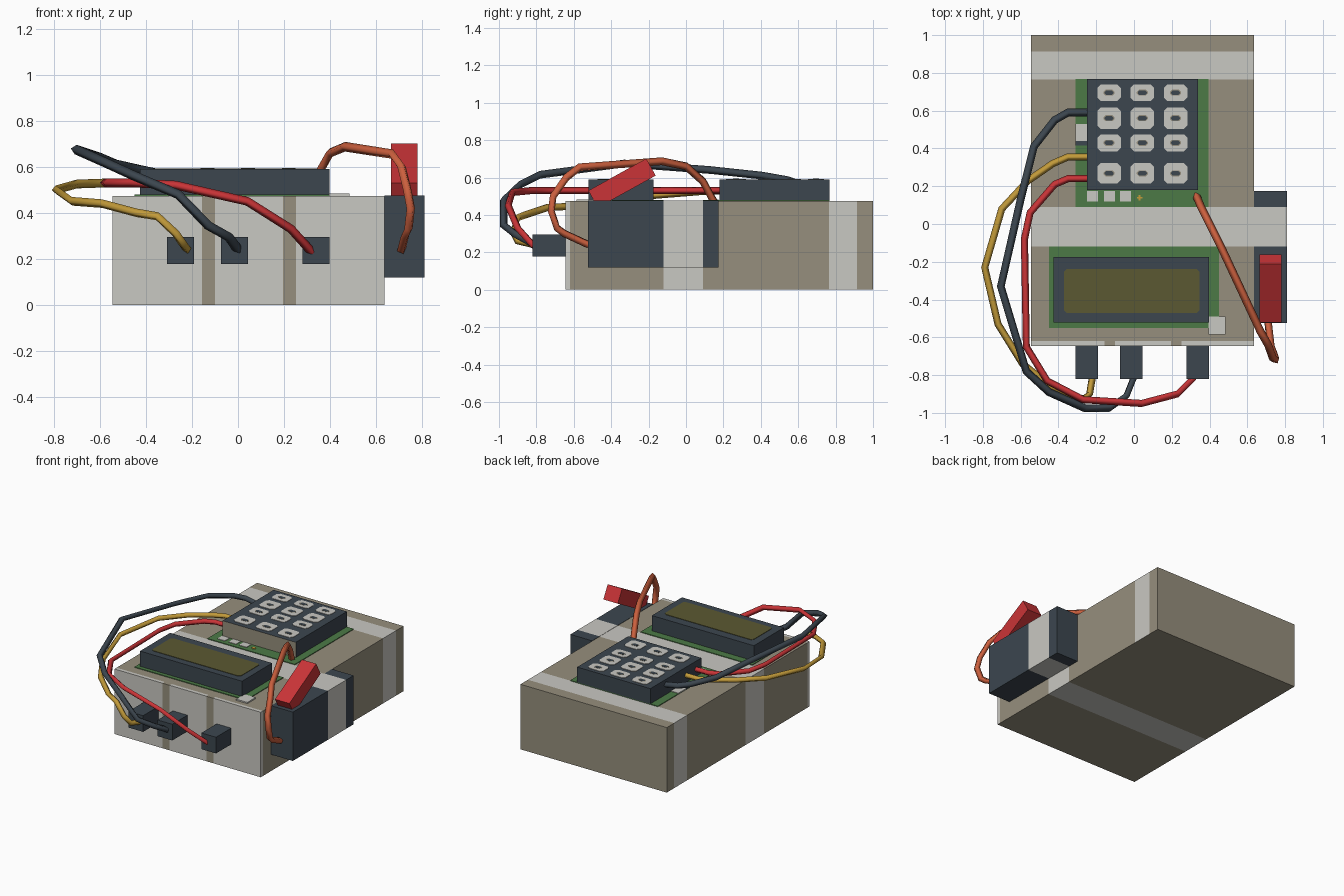
import bpy, bmesh, math
from mathutils import Vector, Matrix

if "Cube" in bpy.data.objects:
    bpy.data.objects.remove(bpy.data.objects["Cube"])


def mat(name, r, g, b):
    m = bpy.data.materials.new(name)
    lin = [(c / 255 / 12.92) if c < 11 else ((c / 255 + 0.055) / 1.055) ** 2.4 for c in (r, g, b)]
    m.diffuse_color = (*lin, 1)
    m.use_nodes = True
    m.node_tree.nodes["Principled BSDF"].inputs["Base Color"].default_value = m.diffuse_color
    return m


KHAKI = mat("khaki", 150, 143, 125)
PALE = mat("pale_grey", 201, 200, 194)
DARK = mat("dark_slate", 60, 70, 79)
GREEN = mat("board_green", 76, 122, 70)
OLIVE = mat("screen_olive", 91, 89, 50)
RED = mat("red", 202, 52, 55)
ORANGE = mat("orange", 204, 96, 62)
YELLOW = mat("yellow", 195, 155, 58)


def finish(name, bm, mats):
    me = bpy.data.meshes.new(name)
    bm.to_mesh(me)
    bm.free()
    for m in mats:
        me.materials.append(m)
    ob = bpy.data.objects.new(name, me)
    bpy.context.collection.objects.link(ob)
    return ob


def box(name, x, y, z, mats, cuts=(), rule=None):
    """Box from ranges; cuts are (axis, value) planes, rule picks a material per face."""
    bm = bmesh.new()
    size = Vector((x[1] - x[0], y[1] - y[0], z[1] - z[0]))
    mid = Vector((x[0] + x[1], y[0] + y[1], z[0] + z[1])) / 2
    bmesh.ops.create_cube(bm, size=1, matrix=Matrix.Translation(mid) @ Matrix.Diagonal((*size, 1)))
    for axis, v in cuts:
        no = Vector((0, 0, 0))
        no[axis] = 1
        bmesh.ops.bisect_plane(bm, geom=bm.verts[:] + bm.edges[:] + bm.faces[:],
                               plane_co=no * v, plane_no=no)
    bm.normal_update()
    if rule:
        for f in bm.faces:
            f.material_index = rule(f.calc_center_median(), f.normal)
    return finish(name, bm, mats)


def wire(name, pts, r, m):
    cu = bpy.data.curves.new(name, 'CURVE')
    cu.dimensions = '3D'
    cu.bevel_depth = r
    cu.bevel_resolution = 0
    cu.use_fill_caps = True
    sp = cu.splines.new('POLY')
    sp.points.add(len(pts) - 1)
    for p, c in zip(sp.points, pts):
        p.co = (*c, 1)
    cu.materials.append(m)
    ob = bpy.data.objects.new(name, cu)
    bpy.context.collection.objects.link(ob)
    bpy.context.view_layer.objects.active = ob
    ob.select_set(True)
    bpy.ops.object.convert(target='MESH')
    ob.select_set(False)


TOP = 0.474


# Main case, with tape bands and a pale front split by two khaki strips
def case_rule(c, n):
    if c.y < -0.62 and n.z > -0.5:
        return 0 if (-0.157 < c.x < -0.10 or 0.196 < c.x < 0.252) else 1
    if -0.12 < c.y < 0.09:
        return 1
    return 1 if 0.765 < c.y < 0.914 and n.z > -0.5 else 0


box("case", (-0.545, 0.635), (-0.645, 1.0), (0, TOP), [KHAKI, PALE],
    [(1, v) for v in (-0.62, -0.12, 0.09, 0.765, 0.914)]
    + [(0, v) for v in (-0.157, -0.10, 0.196, 0.252)], case_rule)

# Side battery with the same tape band
box("side_battery", (0.635, 0.81), (-0.525, 0.175), (0.12, TOP + 0.002), [DARK, PALE],
    [(1, -0.12), (1, 0.09)], lambda c, n: int(-0.12 < c.y < 0.09))

# Circuit boards and small board details
box("keypad_board", (-0.31, 0.395), (0.09, 0.768), (TOP, TOP + 0.005), [GREEN])
box("screen_board", (-0.45, 0.45), (-0.55, -0.12), (TOP, TOP + 0.005), [GREEN])
box("board_chip", (-0.31, -0.25), (0.44, 0.53), (TOP, TOP + 0.009), [PALE])
box("board_pin", (-0.31, -0.25), (0.415, 0.44), (TOP, TOP + 0.009), [DARK])
box("corner_tab", (0.395, 0.485), (-0.585, -0.49), (TOP, TOP + 0.009), [PALE])
for i, x in enumerate((-0.22, -0.13, -0.045)):
    box(f"solder_pad_{i}", (x - 0.03, x + 0.03), (0.12, 0.175), (TOP, TOP + 0.009), [PALE])
box("mark_bar_a", (0.015, 0.045), (0.134, 0.144), (TOP, TOP + 0.009), [YELLOW])
box("mark_bar_b", (0.025, 0.035), (0.124, 0.154), (TOP, TOP + 0.009), [YELLOW])

# Keypad with khaki front edge
box("keypad", (-0.25, 0.34), (0.18, 0.768), (TOP, 0.59), [DARK, KHAKI],
    rule=lambda c, n: int(n.y < -0.5))


def chamfered_plate(name, cx, cy, w, h, c, z, t, m):
    bm = bmesh.new()
    out = [(w - c, -h), (w, c - h), (w, h - c), (w - c, h), (c - w, h), (-w, h - c), (-w, c - h), (c - w, -h)]
    f = bm.faces.new([bm.verts.new((cx + a, cy + b, z)) for a, b in out])
    r = bmesh.ops.extrude_face_region(bm, geom=[f])
    bmesh.ops.translate(bm, vec=(0, 0, t), verts=[v for v in r['geom'] if isinstance(v, bmesh.types.BMVert)])
    bmesh.ops.recalc_face_normals(bm, faces=bm.faces[:])
    finish(name, bm, [m])


# Keys: pale plate, khaki ring, dark dot
for j, (y, h) in enumerate(((0.695, 0.044), (0.56, 0.056), (0.43, 0.045), (0.268, 0.054))):
    for i, x in enumerate((-0.132, 0.044, 0.22)):
        chamfered_plate(f"key_{j}_{i}", x, y, 0.062, h, 0.018, 0.59, 0.003, PALE)
        chamfered_plate(f"key_ring_{j}_{i}", x, y, 0.03, 0.016, 0.012, 0.593, 0.001, KHAKI)
        chamfered_plate(f"key_dot_{j}_{i}", x, y, 0.024, 0.012, 0.009, 0.594, 0.001, DARK)

# Display and its screen
box("display", (-0.425, 0.398), (-0.522, -0.175), (TOP, 0.59), [DARK])
chamfered_plate("screen", -0.012, -0.355, 0.358, 0.117, 0.015, 0.59, 0.003, OLIVE)

# Front sockets
for i, x in enumerate((-0.25, -0.015, 0.338)):
    box(f"socket_{i}", (x - 0.059, x + 0.059), (-0.82, -0.645), (0.177, 0.295), [DARK])

# Tilted red switch on the battery
sw = box("switch", (-0.058, 0.058), (-0.177, 0.177), (-0.052, 0.052), [RED])
sw.location = (0.722, -0.342, 0.57)
sw.rotation_euler = (math.radians(29), 0, 0)

# Wires from the keypad to the sockets
wire("black_wire", [(-0.24, .59, .55), (-.35, .59, .57), (-.42, .55, .585), (-.53, .41, .61), (-.6, .13, .64),
                    (-.705, -.33, .675), (-.57, -.78, .615), (-.45, -.89, .56), (-.26, -.975, .48),
                    (-.13, -.975, .345), (-.04, -.91, .295), (0, -.81, .24)], 0.021, DARK)
wire("yellow_wire", [(-.24, .355, .53), (-.35, .355, .53), (-.43, .32, .53), (-.56, .23, .53), (-.7, .08, .525),
                     (-.79, -.23, .5), (-.72, -.53, .45), (-.59, -.74, .44), (-.44, -.86, .4),
                     (-.35, -.9, .385), (-.27, -.925, .31), (-.235, -.9, .26), (-.22, -.81, .24)], 0.019, YELLOW)
wire("red_wire", [(-.24, .24, .53), (-.35, .24, .53), (-.42, .21, .53), (-.55, .06, .53), (-.58, -.08, .53),
                  (-.57, -.65, .53), (-.46, -.83, .53), (-.27, -.93, .52), (.04, -.95, .45),
                  (.23, -.9, .33), (.32, -.81, .23)], 0.019, RED)

# Wire from the keypad board to the battery
wire("orange_wire", [(.33, .15, .47), (.355, .09, .58), (.4, 0, .66), (.465, -.13, .687), (.67, -.57, .655),
                     (.71, -.64, .6), (.735, -.71, .5), (.75, -.72, .42), (.74, -.69, .33),
                     (.725, -.65, .3), (.71, -.52, .24)], 0.021, ORANGE)
